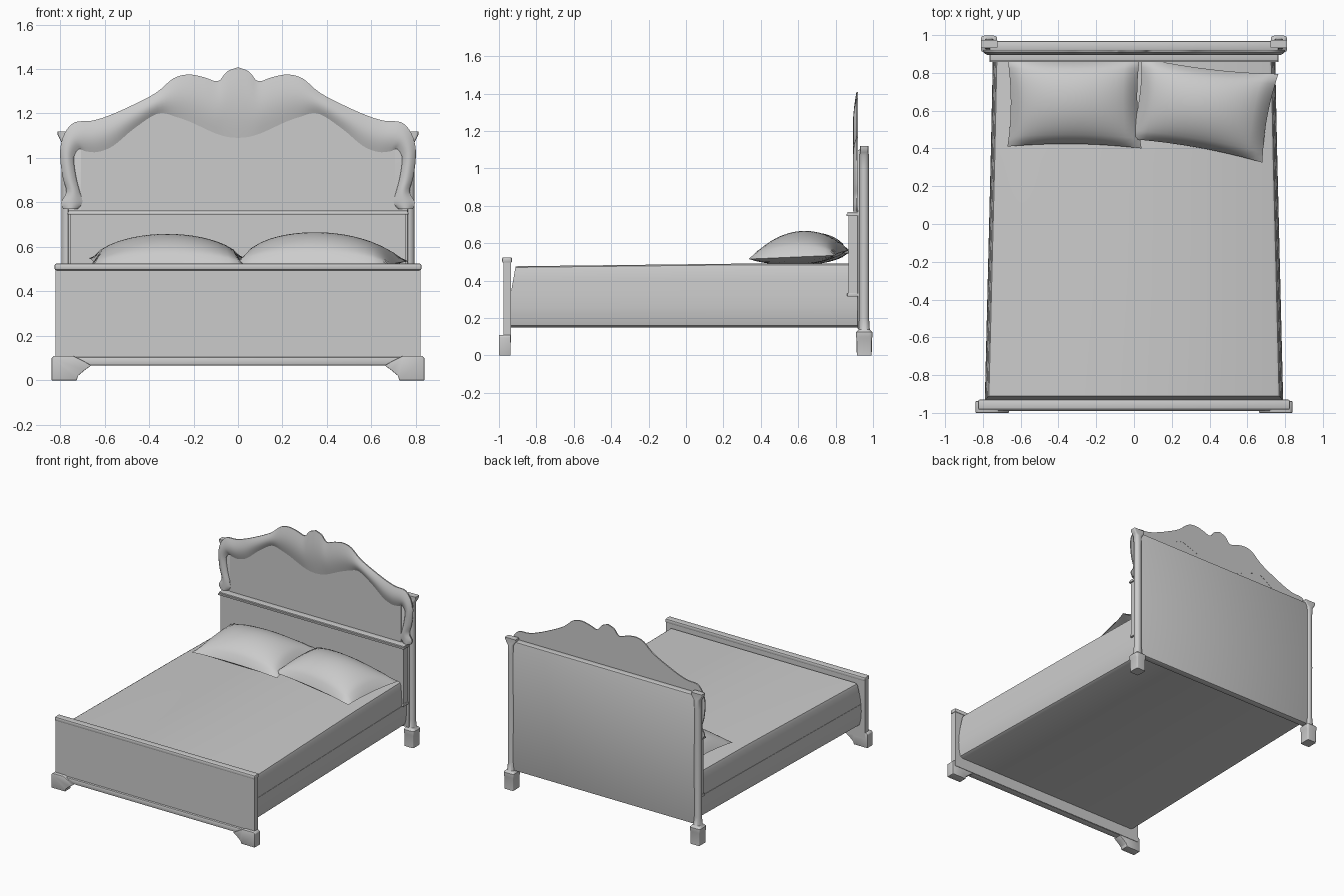
import bpy, bmesh, math
from mathutils import Vector

if "Cube" in bpy.data.objects:
    bpy.data.objects.remove(bpy.data.objects["Cube"])


def finish(name, bm, angle=35, bevel=0):
    bmesh.ops.remove_doubles(bm, verts=bm.verts, dist=1e-5)
    bmesh.ops.recalc_face_normals(bm, faces=bm.faces)
    if bevel:
        edges = [e for e in bm.edges if e.calc_face_angle(0) > 0.6]
        bmesh.ops.bevel(bm, geom=edges, offset=bevel, segments=2, profile=0.5, affect='EDGES')
    me = bpy.data.meshes.new(name)
    bm.to_mesh(me)
    bm.free()
    for p in me.polygons:
        p.use_smooth = True
    me.set_sharp_from_angle(angle=math.radians(angle))
    ob = bpy.data.objects.new(name, me)
    bpy.context.collection.objects.link(ob)
    return ob


def loft(name, rings, angle=35, bevel=0):
    """Skin a list of closed rings and cap both ends."""
    bm = bmesh.new()
    vs = [[bm.verts.new(p) for p in r] for r in rings]
    n = len(rings[0])
    for a, b in zip(vs, vs[1:]):
        for i in range(n):
            j = (i + 1) % n
            bm.faces.new((a[i], a[j], b[j], b[i]))
    bm.faces.new(vs[0])
    bm.faces.new(vs[-1])
    return finish(name, bm, angle, bevel)


def box(name, hx, y0, y1, z0, z1, bevel=0):
    ring = lambda z: [(-hx, y0, z), (hx, y0, z), (hx, y1, z), (-hx, y1, z)]
    return loft(name, [ring(z0), ring(z1)], bevel=bevel)


def smooth_path(pts, steps=4):
    """Catmull-Rom resampling of a list of tuples."""
    p = [Vector(q) for q in pts]
    out = []
    for i in range(len(p) - 1):
        a, b, c, d = p[max(i - 1, 0)], p[i], p[i + 1], p[min(i + 2, len(p) - 1)]
        for k in range(steps):
            t = k / steps
            out.append(0.5 * (2 * b + (c - a) * t + (2 * a - 5 * b + 4 * c - d) * t * t
                              + (3 * b - a - 3 * c + d) * t ** 3))
    return out + [p[-1]]


def band(name, pairs, y_edge, bulge, y_back, n=8):
    """Symmetric relief band between an outer and an inner edge (xo, zo, xi, zi)."""
    full = [(-a, b, -c, d) for a, b, c, d in reversed(pairs[1:])] + list(pairs)
    rings = []
    for xo, zo, xi, zi in full:
        ring = []
        for k in range(n + 1):
            t = k / n
            ring.append((xo + (xi - xo) * t, y_edge - bulge * math.sin(math.pi * t), zo + (zi - zo) * t))
        rings.append(ring + [(xi, y_back, zi), (xo, y_back, zo)])
    return loft(name, rings, 50)


# Mattress and side rails, both narrowing towards the head
def bed_body(name, profile, y0, y1, lean=0.0, rise=0.0):
    z_low = profile[0][1]
    rings = []
    for y, s, k in ((y0, 1.0, 1), (y0 * .3 + y1 * .7, 0.96, 0), (y1, 0.945, 0)):
        half = [(x * s, y + k * lean * (z - z_low), z + (0 if k else rise * (z - z_low))) for x, z in profile]
        rings.append(half + [(-x, yy, z) for x, yy, z in reversed(half)])
    return loft(name, rings, 40)


bed_body("side_rails", [(.755, .15), (.775, .16), (.785, .20), (.79, .26), (.788, .316)], -0.94, 0.92)
bed_body("mattress", [(.786, .315), (.781, .40), (.775, .455), (.768, .471), (.755, .477)],
         -0.94, 0.88, 0.18, 0.09)

# Footboard panel, top rail and base with bracket feet
box("footboard_panel", 0.82, -0.975, -0.935, 0.07, 0.51)
box("footboard_top_rail", 0.825, -0.983, -0.93, 0.495, 0.525, 0.008)
box("footboard_base_moulding", 0.83, -0.99, -0.938, 0.066, 0.105, 0.008)
for s in (-1, 1):
    prof = [(.838, 0), (.725, 0), (.72, .02), (.69, .045), (.66, .067), (.70, .09),
            (.74, .11), (.828, .11), (.838, .10)]
    loft("front_foot", [[(s * x, y, z) for x, z in prof] for y in (-1.0, -0.938)], bevel=0.003)

# Headboard back panel and the lower ledge box in front of it
box("headboard_panel", 0.765, 0.918, 0.968, 0.14, 1.10, 0.006)
box("headboard_lower_panel", 0.755, 0.87, 0.925, 0.33, 0.75)
box("headboard_ledge", 0.766, 0.857, 0.925, 0.745, 0.757, 0.003)
box("headboard_ledge_cap", 0.762, 0.863, 0.925, 0.755, 0.767, 0.003)
box("headboard_lower_trim", 0.76, 0.862, 0.925, 0.315, 0.335, 0.004)


# Headboard posts with square feet and small caps
def ring_at(cx, cy, hx, hy, z, power, n=20):
    pts = []
    for i in range(n):
        a = 2 * math.pi * (i + .5) / n
        c, s = math.cos(a), math.sin(a)
        pts.append((cx + hx * math.copysign(abs(c) ** power, c), cy + hy * math.copysign(abs(s) ** power, s), z))
    return pts


post = [(0, .037, .04, .2), (.09, .038, .041, .2), (.10, .043, .044, .3), (.125, .043, .044, .3),
        (.14, .030, .030, .8), (.20, .026, .026, 1), (.60, .027, .026, 1), (1.0, .026, .025, 1),
        (1.07, .027, .026, .8), (1.085, .034, .022, .3), (1.105, .044, .022, .2), (1.12, .044, .022, .2)]
for s in (-1, 1):
    loft("headboard_post", [ring_at(s * .767, .953, hx, hy, z, p) for z, hx, hy, p in post], 40)

# Carved crest: outer and inner outline of the right half
crest = smooth_path([
    (0, 1.408, 0, 1.09), (.05, 1.388, .05, 1.095), (.09, 1.345, .10, 1.11), (.15, 1.362, .15, 1.132),
    (.22, 1.375, .21, 1.16), (.29, 1.358, .28, 1.185), (.37, 1.292, .36, 1.20), (.49, 1.23, .47, 1.13),
    (.59, 1.187, .56, 1.055), (.66, 1.167, .63, 1.027), (.735, 1.16, .685, 1.03), (.78, 1.11, .715, 1.04),
    (.80, 1.03, .738, 1.0), (.79, .92, .727, .91), (.772, .85, .71, .845), (.795, .80, .70, .80),
    (.785, .77, .72, .77)])
band("headboard_crest", [tuple(p) for p in crest], 0.911, 0.017, 0.92)

# Flat infill closing the arch below the crest
infill = []
for xo, zo, xi, zi in crest[:42]:
    x = xi * .8 + xo * .2
    infill.append((x, zi * .8 + zo * .2, x, 0.76))
band("headboard_arch_infill", infill, 0.912, 0, 0.919, 1)


# Pillows: puffed patches between four corners with pulled-in edges
def pillow(name, corners, puff, n=18):
    c = [Vector(p) for p in corners]
    bm = bmesh.new()
    for side in (puff, -0.05):
        grid = []
        for i in range(n + 1):
            row = []
            for j in range(n + 1):
                u, v = 2 * i / n - 1, 2 * j / n - 1
                uu, vv = u * (1 - .05 * (1 - v * v)), v * (1 - .08 * (1 - u * u))
                a, b = (uu + 1) / 2, (vv + 1) / 2
                p = c[0].lerp(c[1], a).lerp(c[3].lerp(c[2], a), b)
                p.z += side * max(0, (1 - u * u) * (1 - v * v)) ** 0.55
                row.append(bm.verts.new(p))
            grid.append(row)
        for i in range(n):
            for j in range(n):
                bm.faces.new((grid[i][j], grid[i + 1][j], grid[i + 1][j + 1], grid[i][j + 1]))
    finish(name, bm, 60)


pillow("left_pillow", [(-.67, .41, .515), (.04, .40, .515), (.03, .88, .55), (-.67, .88, .55)], .125)
pillow("right_pillow", [(-.02, .45, .525), (.68, .325, .515), (.765, .795, .535), (.04, .88, .565)], .13)
